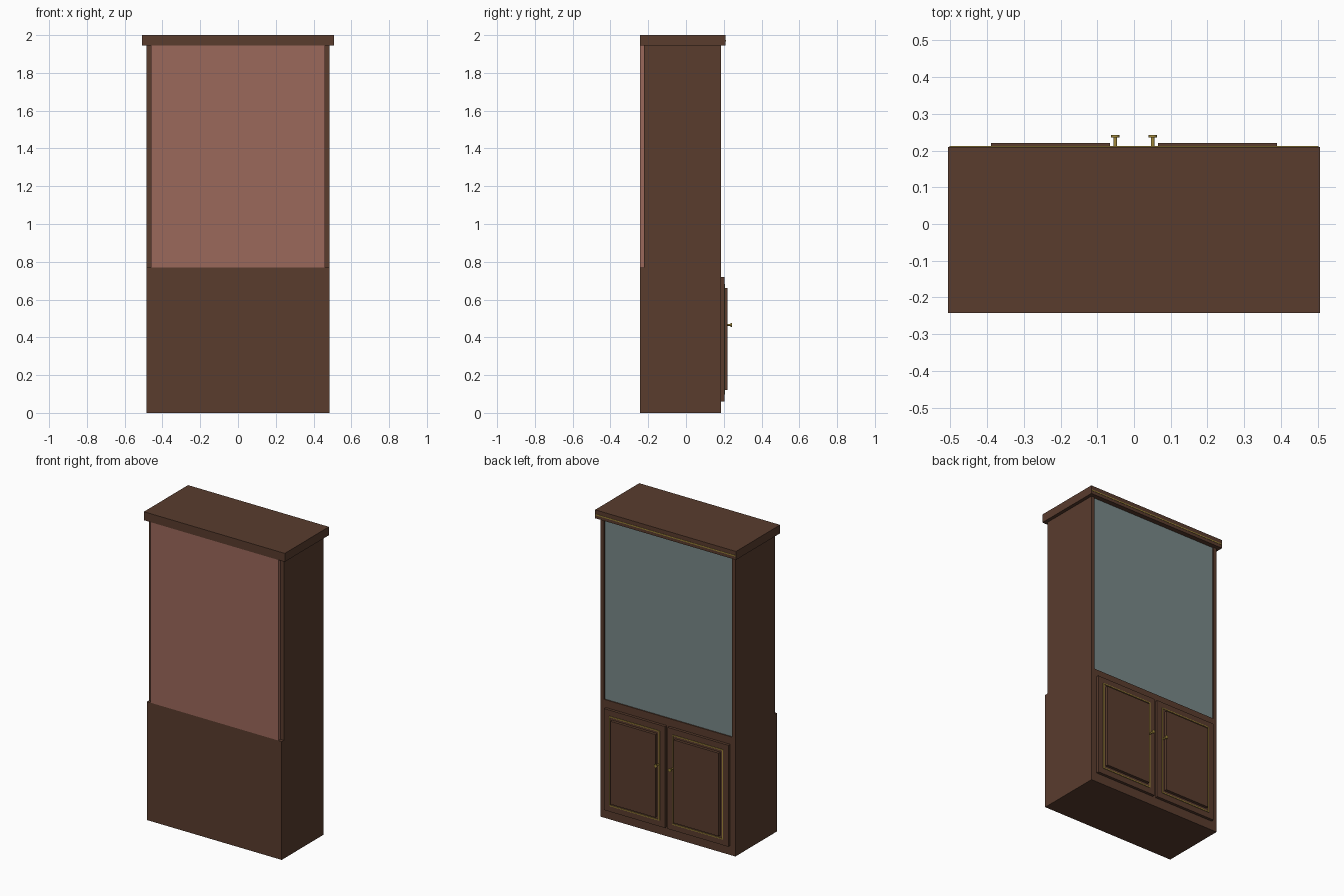
import bpy, math

if "Cube" in bpy.data.objects:
    bpy.data.objects.remove(bpy.data.objects["Cube"])


def material(name, rgb):
    m = bpy.data.materials.new(name)
    m.diffuse_color = (*rgb, 1)
    m.use_nodes = True
    m.node_tree.nodes["Principled BSDF"].inputs["Base Color"].default_value = m.diffuse_color
    return m


WOOD = material("dark_wood", (0.10, 0.045, 0.027))
BACKING = material("red_wood", (0.33, 0.14, 0.105))
GLASS = material("glass", (0.19, 0.25, 0.25))
GOLD = material("brass", (0.36, 0.25, 0.045))


def box(name, x, y, z, mat):
    """Box given by its (min, max) range on each axis."""
    bpy.ops.mesh.primitive_cube_add(size=1, location=[sum(r) / 2 for r in (x, y, z)])
    ob = bpy.context.object
    ob.scale = [r[1] - r[0] for r in (x, y, z)]
    bpy.ops.object.transform_apply(location=False, rotation=False, scale=True)
    ob.name = name
    ob.data.materials.append(mat)
    return ob


def disc(name, x, z, y0, y1, r):
    """Brass cylinder lying along y."""
    bpy.ops.mesh.primitive_cylinder_add(vertices=24, radius=r, depth=y1 - y0,
                                        location=(x, (y0 + y1) / 2, z),
                                        rotation=(math.pi / 2, 0, 0))
    ob = bpy.context.object
    ob.name = name
    ob.data.materials.append(GOLD)
    bpy.ops.object.shade_smooth_by_angle()


# Carcass: solid base, back panel, glass pane
box("base_cabinet", (-0.485, 0.485), (-0.243, 0.185), (0, 0.77), WOOD)
box("back_panel", (-0.46, 0.46), (-0.243, -0.222), (0.77, 1.945), BACKING)
box("glass_pane", (-0.46, 0.46), (0.170, 0.178), (0.77, 1.945), GLASS)

# Crown with brass line along its display side
box("crown", (-0.507, 0.507), (-0.243, 0.21), (1.945, 2.0), WOOD)
box("crown_trim", (-0.503, 0.503), (0.209, 0.212), (1.966, 1.973), GOLD)

for s, side in ((-1, "left"), (1, "right")):
    def span(a, b):
        return tuple(sorted((s * a, s * b)))

    # Upper side wall
    box(side + "_side_wall", span(0.46, 0.485), (-0.222, 0.185), (0.77, 1.945), WOOD)

    # Door slab with raised panel
    box(side + "_door", span(0.010, 0.447), (0.185, 0.203), (0.06, 0.72), WOOD)
    box(side + "_door_panel", span(0.066, 0.39), (0.203, 0.221), (0.12, 0.66), WOOD)

    # Brass frame line around the panel
    x0, x1, z0, z1, w = 0.046, 0.41, 0.098, 0.682, 0.006
    y = (0.202, 0.207)
    box(side + "_trim_inner", span(x0, x0 + w), y, (z0, z1), GOLD)
    box(side + "_trim_outer", span(x1 - w, x1), y, (z0, z1), GOLD)
    box(side + "_trim_bottom", span(x0 + w, x1 - w), y, (z0, z0 + w), GOLD)
    box(side + "_trim_top", span(x0 + w, x1 - w), y, (z1 - w, z1), GOLD)

    # Knob
    disc(side + "_knob_stem", s * 0.051, 0.466, 0.203, 0.237, 0.005)
    disc(side + "_knob", s * 0.051, 0.466, 0.236, 0.243, 0.011)
